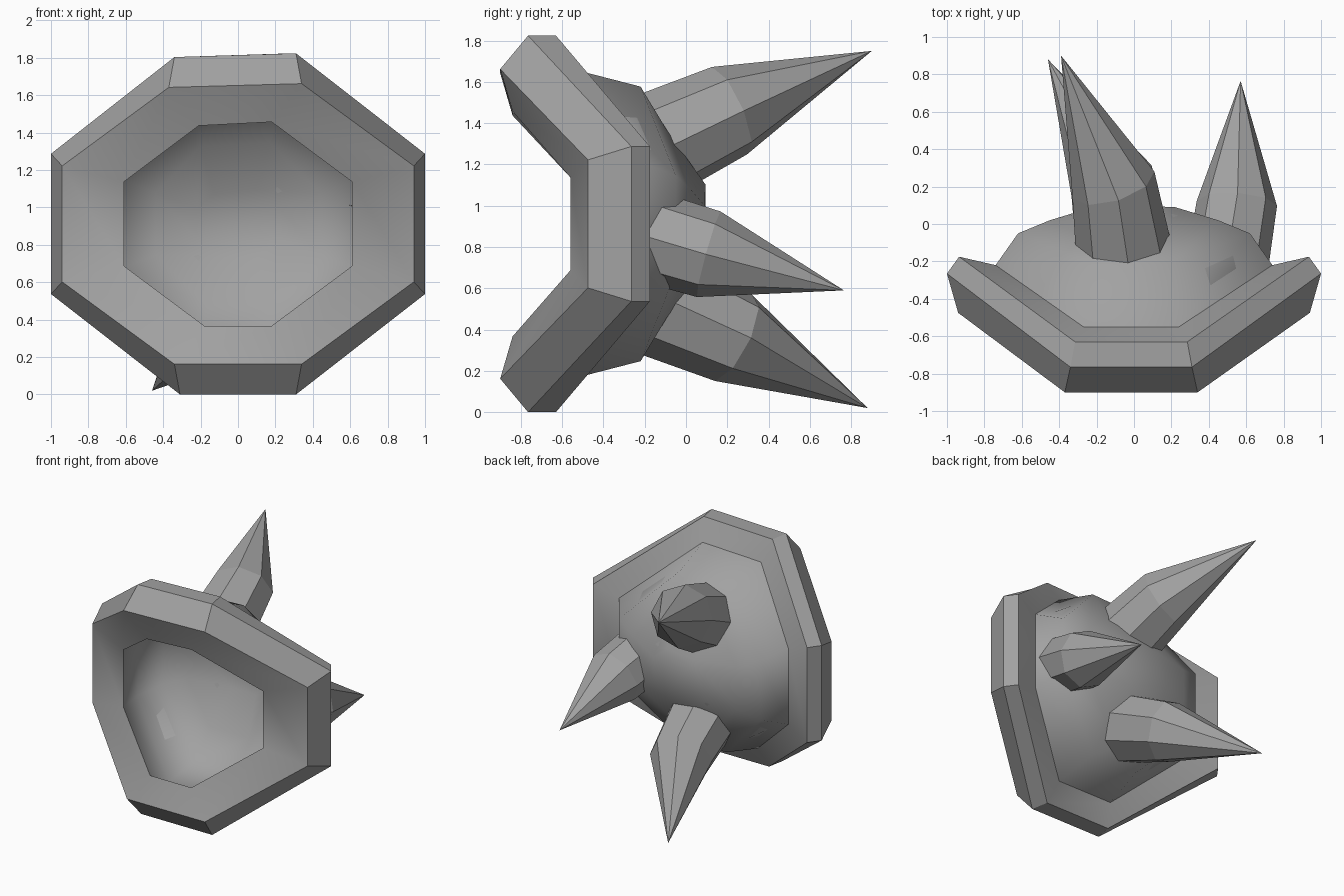
import bpy, bmesh, math
from mathutils import Vector
from mathutils.bvhtree import BVHTree

if "Cube" in bpy.data.objects:
    bpy.data.objects.remove(bpy.data.objects["Cube"])

grey = bpy.data.materials.new("stone_grey")
grey.diffuse_color = (0.36, 0.36, 0.36, 1)
grey.use_nodes = True
grey.node_tree.nodes["Principled BSDF"].inputs["Base Color"].default_value = grey.diffuse_color
MID = 0.912  # height of the bowl axis


def finish(bm, name):
    bmesh.ops.recalc_face_normals(bm, faces=bm.faces[:])
    mesh = bpy.data.meshes.new(name)
    bm.to_mesh(mesh)
    bm.free()
    mesh.materials.append(grey)
    ob = bpy.data.objects.new(name, mesh)
    bpy.context.collection.objects.link(ob)
    return ob


def bridge(bm, a, b, smooth=False):
    n = len(a)
    for i in range(n):
        f = bm.faces.new((a[i], a[(i + 1) % n], b[(i + 1) % n], b[i]))
        f.smooth = smooth


def bent_octagon(bm, top, side):
    """Octagon whose top and bottom edges lie further forward than its sides."""
    (tx, ty, tz), (sx, sy, sz) = top, side
    pts = [(tx, ty, tz), (sx, sy, sz), (sx, sy, -sz), (tx, ty, -tz),
           (-tx, ty, -tz), (-sx, sy, -sz), (-sx, sy, sz),
           (-tx - 0.03, ty, tz - 0.02)]          # slightly uneven top corner
    return [bm.verts.new((x, y, z + MID)) for x, y, z in pts]


# Bowl: thin shell, from the cavity floor, over the rim, to the rounded back
# (top corner, side corner, smooth band leading to this ring, sharp ring)
rings = [
    ((0.10, 0.075, 0.18), (0.22, 0.07, 0.085), True, False),
    ((0.17, -0.11, 0.435), (0.44, 0.00, 0.165), True, False),
    ((0.19, -0.235, 0.645), (0.605, -0.07, 0.23), True, False),
    ((0.22, -0.55, 0.72), (0.71, -0.24, 0.285), True, False),
    ((0.18, -0.84, 0.545), (0.61, -0.56, 0.225), True, True),    # cavity edge
    ((0.34, -0.90, 0.75), (0.94, -0.475, 0.31), True, True),     # front rim
    ((0.31, -0.765, 0.912), (1.00, -0.265, 0.375), False, True),
    ((0.285, -0.63, 0.912), (0.935, -0.175, 0.375), False, True),
    ((0.24, -0.55, 0.75), (0.74, -0.22, 0.30), True, True),      # back of rim
    ((0.20, -0.22, 0.665), (0.62, -0.05, 0.235), True, False),
    ((0.18, -0.09, 0.45), (0.45, 0.02, 0.17), True, False),
    ((0.10, 0.095, 0.19), (0.22, 0.09, 0.09), True, False),
]
bm = bmesh.new()
loops = [bent_octagon(bm, r[0], r[1]) for r in rings]
for i in range(1, len(loops)):
    bridge(bm, loops[i - 1], loops[i], rings[i][2])
for cap in (loops[0], loops[-1]):
    bm.faces.new(cap).smooth = True
for loop, ring in zip(loops, rings):
    if ring[3]:
        for k in range(8):
            bm.edges.get((loop[k], loop[(k + 1) % 8])).smooth = False
shell = BVHTree.FromBMesh(bm)
finish(bm, "bowl")


def spike(name, base, mid, tip, r_base, r_mid, sides=8, turn=math.pi / 2):
    """Faceted thorn standing on the shell: a short shaft, then a point."""
    base, mid, tip = Vector(base), Vector(mid), Vector(tip)
    axis = (tip - base).normalized()
    u = axis.cross(Vector((0, 0, 1))).normalized()
    v = u.cross(axis)
    bm = bmesh.new()

    def ring(c, r):
        angles = [turn + 2 * math.pi * k / sides for k in range(sides)]
        return [c + r * (math.cos(a) * u + math.sin(a) * v) for a in angles]

    low, high = ring(base, r_base), ring(mid, r_mid)
    # drop the foot of the shaft onto the back of the bowl
    for k in range(sides):
        way = (low[k] - high[k]).normalized()
        hit = shell.ray_cast(high[k], way, 0.6)[0]
        if hit:
            low[k] = hit + way * 0.006
    low = [bm.verts.new(p) for p in low]
    high = [bm.verts.new(p) for p in high]
    bridge(bm, low, high)
    point = bm.verts.new(tip)
    for k in range(sides):
        bm.faces.new((high[k], high[(k + 1) % sides], point))
    finish(bm, name)


# Spikes on the back
spike("upper_spike", (-0.06, -0.13, 1.30), (-0.11, 0.21, 1.46),
      (-0.39, 0.90, 1.75), 0.26, 0.23)
spike("lower_spike", (-0.06, -0.13, 0.52), (-0.12, 0.23, 0.36),
      (-0.46, 0.88, 0.02), 0.26, 0.23)
spike("side_spike", (0.51, -0.14, 0.84), (0.55, 0.11, 0.765),
      (0.57, 0.765, 0.59), 0.22, 0.215)
